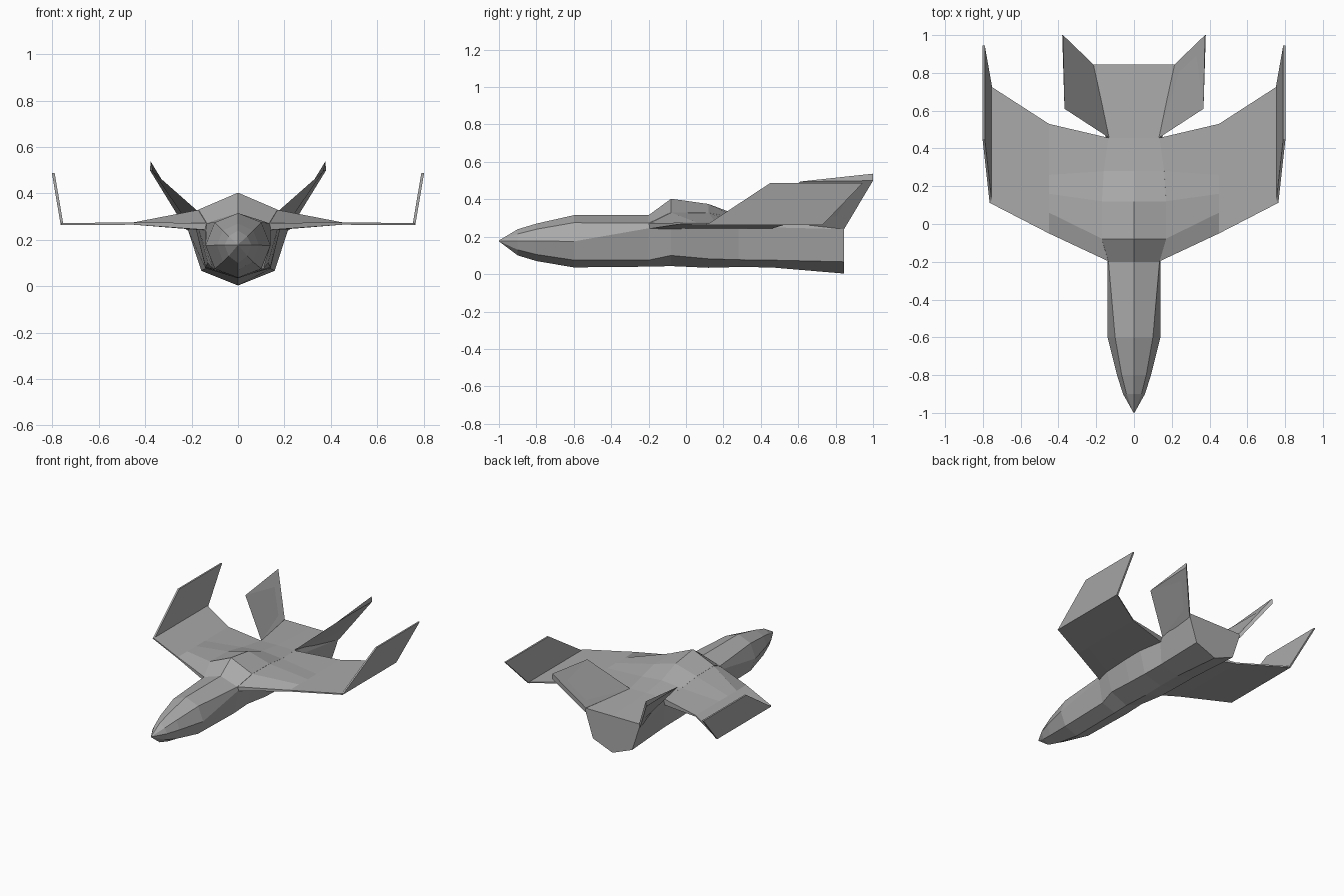
import bpy
import bmesh

cube = bpy.data.objects.get("Cube")
if cube:
    bpy.data.objects.remove(cube, do_unlink=True)

# One flat paint for the whole craft
paint = bpy.data.materials.new("hull grey")
paint.use_nodes = True
grey = (0.4, 0.4, 0.4, 1)
paint.diffuse_color = grey
paint.node_tree.nodes["Principled BSDF"].inputs["Base Color"].default_value = grey


def loft(name, rings, mirrored=False):
    """Skin a row of equal closed rings, cap both ends, optionally mirror across x."""
    bm = bmesh.new()
    rows = [[bm.verts.new(point) for point in ring] for ring in rings]
    count = len(rows[0])
    for near, far in zip(rows, rows[1:]):
        for i in range(count):
            j = (i + 1) % count
            bm.faces.new((near[i], near[j], far[j], far[i]))
    bm.faces.new(rows[0])
    bm.faces.new(rows[-1])
    bmesh.ops.remove_doubles(bm, verts=bm.verts[:], dist=0.0005)
    bmesh.ops.recalc_face_normals(bm, faces=bm.faces[:])
    mesh = bpy.data.meshes.new(name)
    bm.to_mesh(mesh)
    bm.free()
    mesh.materials.append(paint)
    part = bpy.data.objects.new(name, mesh)
    bpy.context.collection.objects.link(part)
    if mirrored:
        part.modifiers.new("both sides", "MIRROR")
    return part


# Fuselage: y, top z, shoulder (x, z), side (x, z), chine (x, z), keel z
sections = [
    (-1, .18, (.001, .18), (.002, .178), (.001, .176), .175),
    (-.9, .24, (.04, .215), (.058, .178), (.04, .13), .1),
    (-.8, .27, (.065, .24), (.09, .177), (.065, .105), .07),
    (-.6, .315, (.1, .275), (.14, .175), (.1, .075), .036),
    (-.2, .315, (.135, .272), (.14, .245), (.11, .075), .04),
    (-.08, .403, (.17, .33), (.17, .245), (.13, .1), .043),
    (.12, .375, (.17, .328), (.18, .24), (.14, .082), .034),
    (.28, .315, (.16, .3), (.18, .24), (.14, .077), .038),
    (.455, .29, (.135, .287), (.15, .25), (.14, .075), .036),
    (.845, .27, (.22, .27), (.215, .24), (.158, .066), .003),
]


def hull_ring(y, top, shoulder, side, chine, keel):
    half = [shoulder, side, chine]
    left = [(x, y, z) for x, z in half]
    right = [(-x, y, z) for x, z in reversed(half)]
    return [(0, y, top)] + left + [(0, y, keel)] + right


loft("fuselage", [hull_ring(*section) for section in sections])


# Wing: upper points run from leading to trailing edge, the underside follows them back
def wing_ring(upper, underside):
    lower = [(x, y, underside) for x, y, z in reversed(upper)]
    return upper + lower


root = [(.13, -.2, .272), (.165, -.08, .33), (.165, .12, .328),
        (.155, .28, .3), (.13, .455, .287)]
middle = [(.45, y, .275) for y in (-.05, .06, .16, .26, .53)]
tip = [(.76, y, .272) for y in (.11, .26, .4, .55, .73)]
loft("wing", [wing_ring(root, .242), wing_ring(middle, .265), wing_ring(tip, .263)], True)


# Winglet: thin swept panel standing on the wing tip
def panel_ring(inner, outer, front, back, z):
    return [(inner, front, z), (outer, front, z), (outer, back, z), (inner, back, z)]


loft("winglet", [panel_ring(.752, .764, .11, .73, .263),
                 panel_ring(.79, .802, .45, .945, .487)], True)

# Tail fin: canted wedge with a knife leading edge and a thicker trailing edge
fin_root = [(.13, .455, .285), (.22, .845, .24), (.215, .845, .272)]
fin_tip = [(.368, .61, .495), (.38, 1, .5), (.376, 1, .537)]
loft("tail_fin", [fin_root, fin_tip], True)
